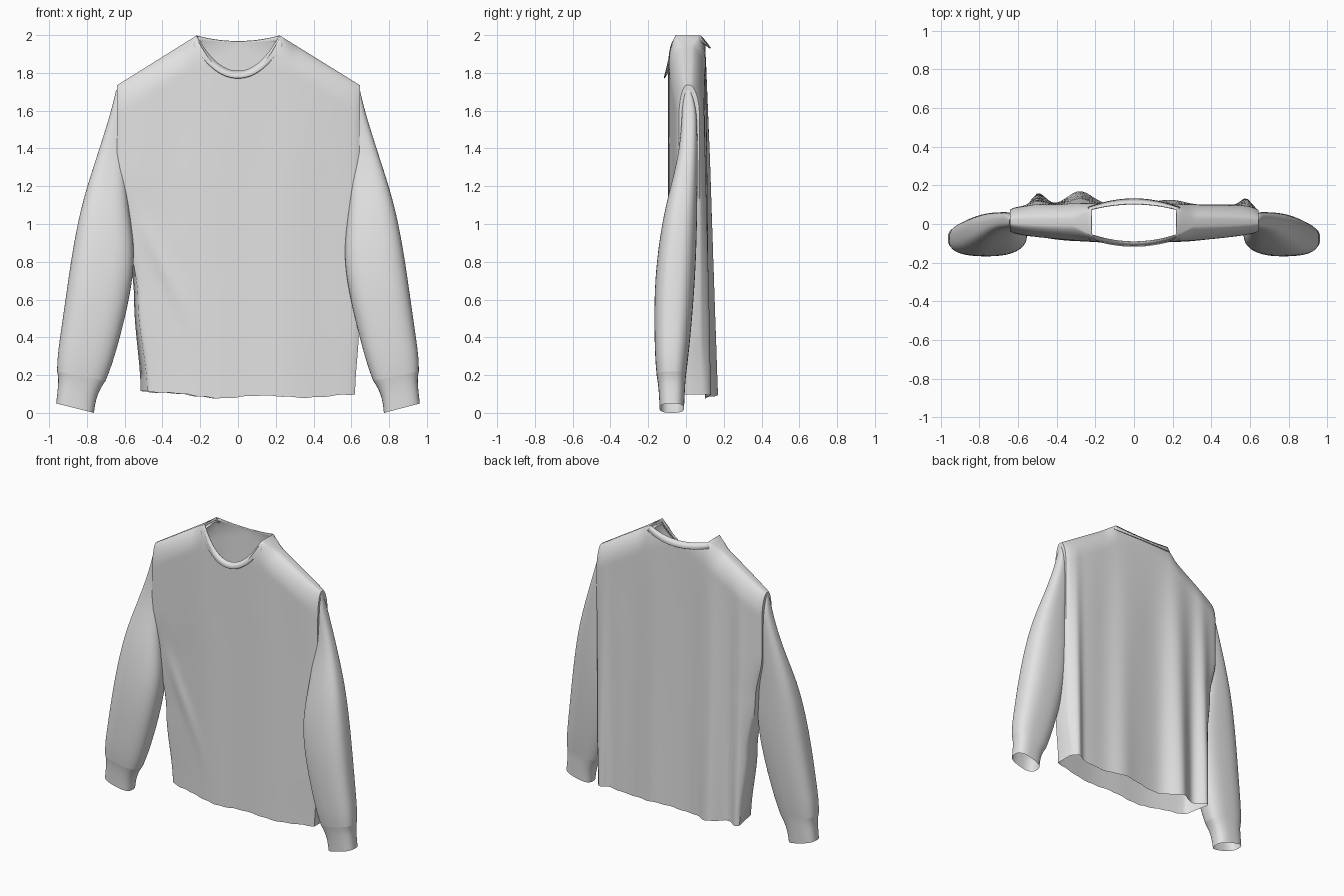
import bpy, bmesh, math

cube = bpy.data.objects.get("Cube")
if cube:
    bpy.data.objects.remove(cube)

# one plain knit colour
knit = bpy.data.materials.new("light_grey_knit")
knit.use_nodes = True
GREY = (0.77, 0.77, 0.77, 1)
knit.diffuse_color = GREY
knit.node_tree.nodes["Principled BSDF"].inputs["Base Color"].default_value = GREY

COLS, ROWS = 80, 60
NECK = 0.35     # share of the half width taken by the neck
MID = 0.01      # depth of the side seams


def bump(x, centre, width):
    return math.exp(-((x - centre) / width) ** 2)


def interp(value, table):
    for (a, p), (b, q) in zip(table, table[1:]):
        if value <= b:
            t = max(0, (value - a) / (b - a))
            t = t * t * (3 - 2 * t)
            return p + (q - p) * t
    return table[-1][1]


def loft(name, rings, subdiv=0, thickness=0, cap=()):
    """Skin closed rings of points; cap lists index sets joined across the last ring."""
    bm = bmesh.new()
    rows = [[bm.verts.new(p) for p in ring] for ring in rings]
    n = len(rows[0])
    for low, high in zip(rows, rows[1:]):
        for i in range(n):
            j = (i + 1) % n
            bm.faces.new((low[i], low[j], high[j], high[i]))
    for quad in cap:
        bm.faces.new([rows[-1][i] for i in quad])
    bmesh.ops.recalc_face_normals(bm, faces=bm.faces)
    mesh = bpy.data.meshes.new(name)
    bm.to_mesh(mesh)
    bm.free()
    mesh.materials.append(knit)
    obj = bpy.data.objects.new(name, mesh)
    bpy.context.collection.objects.link(obj)
    if thickness:
        mod = obj.modifiers.new("thickness", "SOLIDIFY")
        mod.thickness, mod.offset = thickness, 0
    if subdiv:
        mod = obj.modifiers.new("smooth", "SUBSURF")
        mod.levels = mod.render_levels = subdiv
    bpy.ops.object.select_all(action="DESELECT")
    obj.select_set(True)
    bpy.context.view_layer.objects.active = obj
    bpy.ops.object.shade_smooth_by_angle(angle=math.radians(50))
    return obj


# body: front and back panels with rounded shoulders, open neck and hem
RIGHT_FRONT = [(0.1, 0.48), (0.6, 0.53), (1.0, 0.58), (1.3, 0.64), (1.8, 0.64)]
RIGHT_BACK = [(0.1, 0.515), (0.6, 0.55), (1.0, 0.59), (1.3, 0.64), (1.8, 0.64)]
LEFT_WIDTH = [(0.1, 0.62), (0.45, 0.64), (1.8, 0.645)]
RIDGE = [(NECK, 0.6), (0.5, 0.2), (1, 0.2)]


def body_point(u, side, v):
    au = abs(u)
    t = min(1, au / NECK)
    shoulder = 1.995 - 0.26 * max(0, au - NECK) / (1 - NECK)
    top = shoulder
    if au < NECK:
        top = 1.78 + 0.215 * t ** 2.1 if side < 0 else 1.955 + 0.04 * t * t
    hem = 0.083 + 0.007 * math.sin(8 * u) + 0.002 * math.sin(31 * u)
    hem += 0.06 * max(0, -u - 0.5) + 0.008 * au
    z = hem + (top - hem) * v
    right = RIGHT_FRONT if side < 0 else RIGHT_BACK
    x = u * interp(z, right if u < 0 else LEFT_WIDTH)
    # rounding towards the shoulder ridge and the side seams
    drop = min(1, (shoulder - z) / 0.16 + 0.6 * (1 - t))
    ridge = interp(au, RIDGE)
    depth = 0.105 - 0.043 * au * au if side < 0 else 0.094 - 0.012 * au * au
    depth *= ridge + (1 - ridge) * (1 - (1 - drop) ** 2) ** 0.6
    depth *= 0.75 + 0.25 * math.sqrt(max(0, 1 - au ** 9))
    y = MID + side * depth
    low = 1 - v
    if side > 0:    # hanging folds at the back
        y += low * (0.08 * bump(x, -0.5, 0.06) + 0.065 * bump(x, -0.28, 0.09)
                    + 0.022 * bump(x, 0.2, 0.1) + 0.045 * bump(x, 0.58, 0.04))
        y += 0.004 * math.sin(16 * x) * min(1, 3 * low)
    else:           # soft ripples and a diagonal fold at the front
        y += 0.003 * math.sin(14 * x + 1) * min(1, 3 * low)
        fold = x + 0.52 - (1.05 - z) * 0.46
        y -= 0.012 * bump(fold, 0, 0.045) * bump(z, 0.75, 0.25)
    return x, y, z


us = [2 * i / COLS - 1 for i in range(COLS + 1)]
body_rings = []
for r in range(ROWS + 1):
    v = 1 - (1 - r / ROWS) ** 1.7
    body_rings.append([body_point(u, -1, v) for u in us]
                      + [body_point(u, 1, v) for u in reversed(us)])
count = len(us) * 2
shoulder_faces = [(i, i + 1, count - 2 - i, count - 1 - i) for i in range(COLS)
                  if abs(us[i] + us[i + 1]) / 2 > NECK]
loft("body", body_rings, cap=shoulder_faces)


# collar: ribbed band around the neck opening
def collar_ring(half, front_y, front_z, back_y, back_z):
    ts = [i / 16 - 1 for i in range(33)]
    front = [(half * t, -front_y[0] - front_y[1] * (1 - t * t),
              front_z[0] + front_z[1] * abs(t) ** 2.1) for t in ts]
    back = [(half * t, back_y[0] + back_y[1] * (1 - t * t),
             back_z + 0.03 * t * t) for t in reversed(ts)]
    return front + back


loft("collar", [
    collar_ring(0.236, (0.074, 0.041), (1.772, 0.175), (0.085, 0.045), 1.93),
    collar_ring(0.22, (0.055, 0.037), (1.81, 0.188), (0.075, 0.028), 1.967),
], thickness=0.006)

# sleeves: height, inner x, outer x, front y, back y
SLEEVE = [
    (1.66, 0.61, 0.645, -0.01, 0.03),
    (1.58, 0.6, 0.664, -0.022, 0.055),
    (1.48, 0.6, 0.692, -0.024, 0.06),
    (1.3, 0.6, 0.75, -0.045, 0.062),
    (1.07, 0.585, 0.825, -0.11, 0.06),
    (0.85, 0.555, 0.87, -0.148, 0.056),
    (0.63, 0.587, 0.903, -0.168, 0.045),
    (0.4, 0.643, 0.935, -0.168, 0.026),
    (0.25, 0.685, 0.957, -0.163, 0.01),
    (0.17, 0.715, 0.958, -0.155, 0),
]
CUFF = [
    (0.17, 0.715, 0.958, -0.155, 0),
    (0.13, 0.742, 0.95, -0.148, -0.004),
    (0.07, 0.765, 0.955, -0.143, -0.007),
    (0, 0.772, 0.963, -0.14, -0.01),
]


def squared(value):
    return math.copysign(abs(value) ** 0.75, value)


def tube(sections, sign):
    rings = []
    for z, inner, outer, front, back in sections:
        if sign < 0:    # this arm hangs slightly closer to the body
            inner -= 0.02 * bump(z, 0.5, 0.6)
        ring = []
        for k in range(32):
            a = math.tau * k / 32
            c, s = squared(math.cos(a)), squared(math.sin(a))
            x = (inner + outer) / 2 + c * (outer - inner) / 2
            y = (front + back) / 2 + s * (back - front) / 2
            ring.append((sign * x, y, z + 0.025 * (1 + c)))
        rings.append(ring)
    return rings


for side_name, sign in (("left", 1), ("right", -1)):
    loft(side_name + "_sleeve", tube(SLEEVE, sign), subdiv=2)
    loft(side_name + "_cuff", tube(CUFF, sign), subdiv=2)
